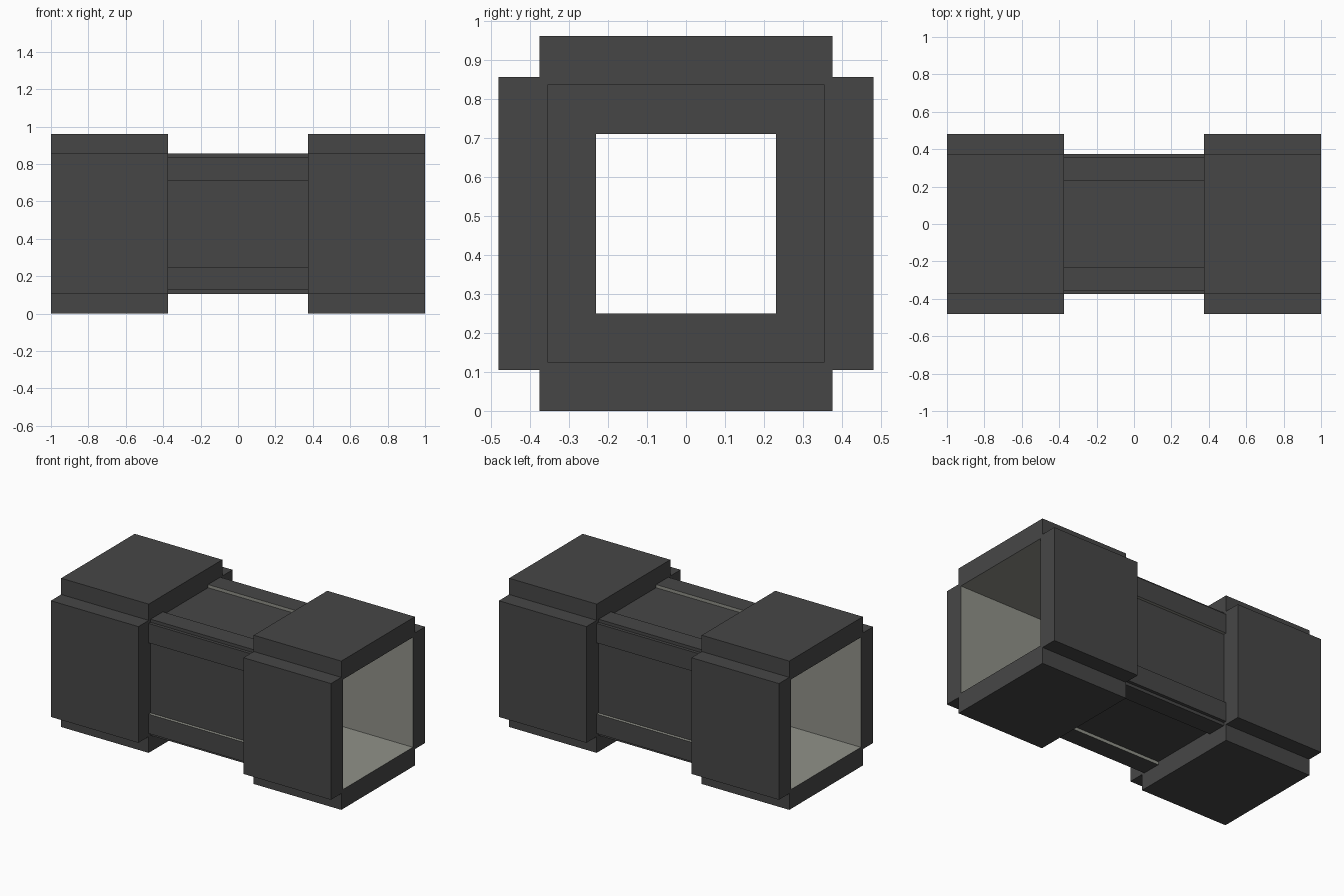
import bpy, bmesh
from math import pi
from mathutils import Matrix, Vector

if "Cube" in bpy.data.objects:
    bpy.data.objects.remove(bpy.data.objects["Cube"])


def material(name, rgb):
    m = bpy.data.materials.new(name)
    m.use_nodes = True
    m.diffuse_color = (*rgb, 1)
    m.node_tree.nodes["Principled BSDF"].inputs["Base Color"].default_value = (*rgb, 1)
    return m


DARK = material("dark grey", (0.062, 0.062, 0.062))
PALE = material("pale grey", (0.28, 0.285, 0.25))
MID_Z = 0.48      # height of the tube's axis
COLLAR_X = 0.375  # where the collars meet the middle


def square_tube(name, side, x0, x1):
    """Sweep one side of a square ring, repeated four times, along x."""
    bm = bmesh.new()
    for k in range(4):
        turn = Matrix.Rotation(k * pi / 2, 3, 'X')
        bm.faces.new([bm.verts.new(turn @ Vector((x0, y, z))) for y, z in side])
    bmesh.ops.remove_doubles(bm, verts=bm.verts, dist=1e-4)
    ends = bm.faces[:]
    swept = bmesh.ops.extrude_face_region(bm, geom=ends, use_keep_orig=True)["geom"]
    bmesh.ops.translate(bm, vec=(x1 - x0, 0, 0),
                        verts=[g for g in swept if isinstance(g, bmesh.types.BMVert)])
    bmesh.ops.recalc_face_normals(bm, faces=bm.faces)
    # Faces turned towards the axis are pale
    for f in bm.faces:
        c = f.calc_center_median()
        inward = f.normal.y * c.y + f.normal.z * c.z < -0.01
        f.material_index = int(inward and abs(f.normal.x) < 0.5)
    mesh = bpy.data.meshes.new(name)
    bm.to_mesh(mesh)
    bm.free()
    mesh.materials.append(DARK)
    mesh.materials.append(PALE)
    ob = bpy.data.objects.new(name, mesh)
    ob.location.z = MID_Z
    bpy.context.collection.objects.link(ob)
    return ob


# Collars: thick plates on four sides around a wide square opening
collar = [(-0.375, 0.375), (-0.375, 0.48), (0.375, 0.48), (0.375, 0.375),
          (0.355, 0.355), (-0.355, 0.355)]
square_tube("left_collar", collar, COLLAR_X, 1.0)
square_tube("right_collar", collar, -1.0, -COLLAR_X)

# Middle: notched corners, raised rails beside a shallow recessed panel
middle = [(-0.355, 0.355), (-0.355, 0.375), (-0.23, 0.375), (-0.23, 0.355),
          (0.23, 0.355), (0.23, 0.375), (0.355, 0.375), (0.355, 0.355),
          (0.23, 0.23), (-0.23, 0.23)]
square_tube("middle_tube", middle, -COLLAR_X, COLLAR_X)
